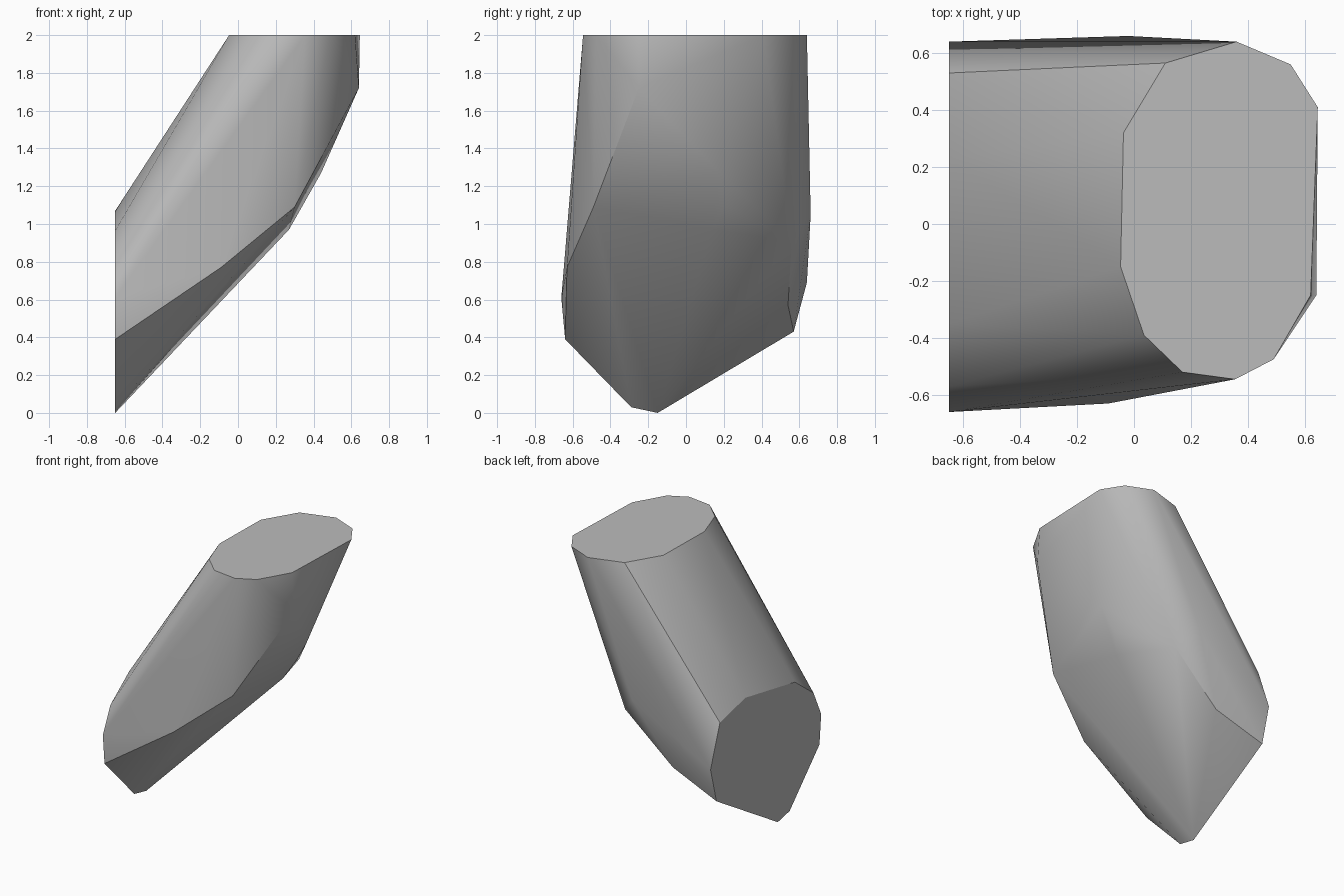
import bpy
import bmesh
import math
from mathutils import Vector

# Remove the default object
default_cube = bpy.data.objects.get("Cube")
if default_cube:
    bpy.data.objects.remove(default_cube, do_unlink=True)

TOP_HEIGHT = 2.0
SIDE_CUT = -0.65


def make_material(name, value):
    """One flat colour, shown in the viewport and in a render."""
    material = bpy.data.materials.new(name)
    material.use_nodes = True
    colour = (value, value, value, 1.0)
    material.diffuse_color = colour
    shader = material.node_tree.nodes["Principled BSDF"]
    shader.inputs["Base Color"].default_value = colour
    return material


def hull_object(name, points, material):
    """Wrap points in a convex skin with clean flat faces."""
    bm = bmesh.new()
    verts = [bm.verts.new(point) for point in points]
    result = bmesh.ops.convex_hull(bm, input=verts)
    loose = [v for v in bm.verts if not v.link_faces]
    bmesh.ops.delete(bm, geom=loose, context="VERTS")
    bmesh.ops.dissolve_limit(bm, angle_limit=math.radians(0.5),
                             verts=bm.verts[:], edges=bm.edges[:])
    bmesh.ops.recalc_face_normals(bm, faces=bm.faces[:])
    mesh = bpy.data.meshes.new(name)
    bm.to_mesh(mesh)
    bm.free()
    mesh.materials.append(material)
    obj = bpy.data.objects.new(name, mesh)
    bpy.context.collection.objects.link(obj)
    return obj


# Horizontal cut at the top: x, y
top_cut = [(.36, .64), (.55, .56), (.645, .41), (.62, -.25), (.49, -.475),
           (.355, -.545), (.17, -.52), (.035, -.39), (-.047, -.15),
           (-.037, .32), (.11, .565)]

# Vertical cut at the lower side: y, z
side_cut = [(-.15, 0), (-.29, .03), (-.64, .39), (-.66, .61), (-.57, .8),
            (-.35, .965), (.23, 1.07), (.53, 1), (.64, .69), (.57, .43)]

# Bulges of the flanks and the underside between both cuts
front_flank = [(.64, -.25, 1.72), (.3, -.49, 1.09), (-.09, -.63, .77)]
back_flank = [(-.02, .66, 1.05), (.11, .56, .91), (-.27, .54, .57)]
underside = [(.27, .14, .97), (.34, .2, 1.1), (.44, .18, 1.27)]

points = [Vector((x, y, TOP_HEIGHT)) for x, y in top_cut]
points += [Vector((SIDE_CUT, y, z)) for y, z in side_cut]
points += [Vector(p) for p in front_flank + back_flank + underside]

# Slanted faceted block
block = hull_object("slanted_block", points, make_material("plain_grey", 0.5))

# Smooth the rounded flanks, keep the cuts crisp
bpy.ops.object.select_all(action="DESELECT")
block.select_set(True)
bpy.context.view_layer.objects.active = block
bpy.ops.object.shade_smooth_by_angle(angle=math.radians(30))
